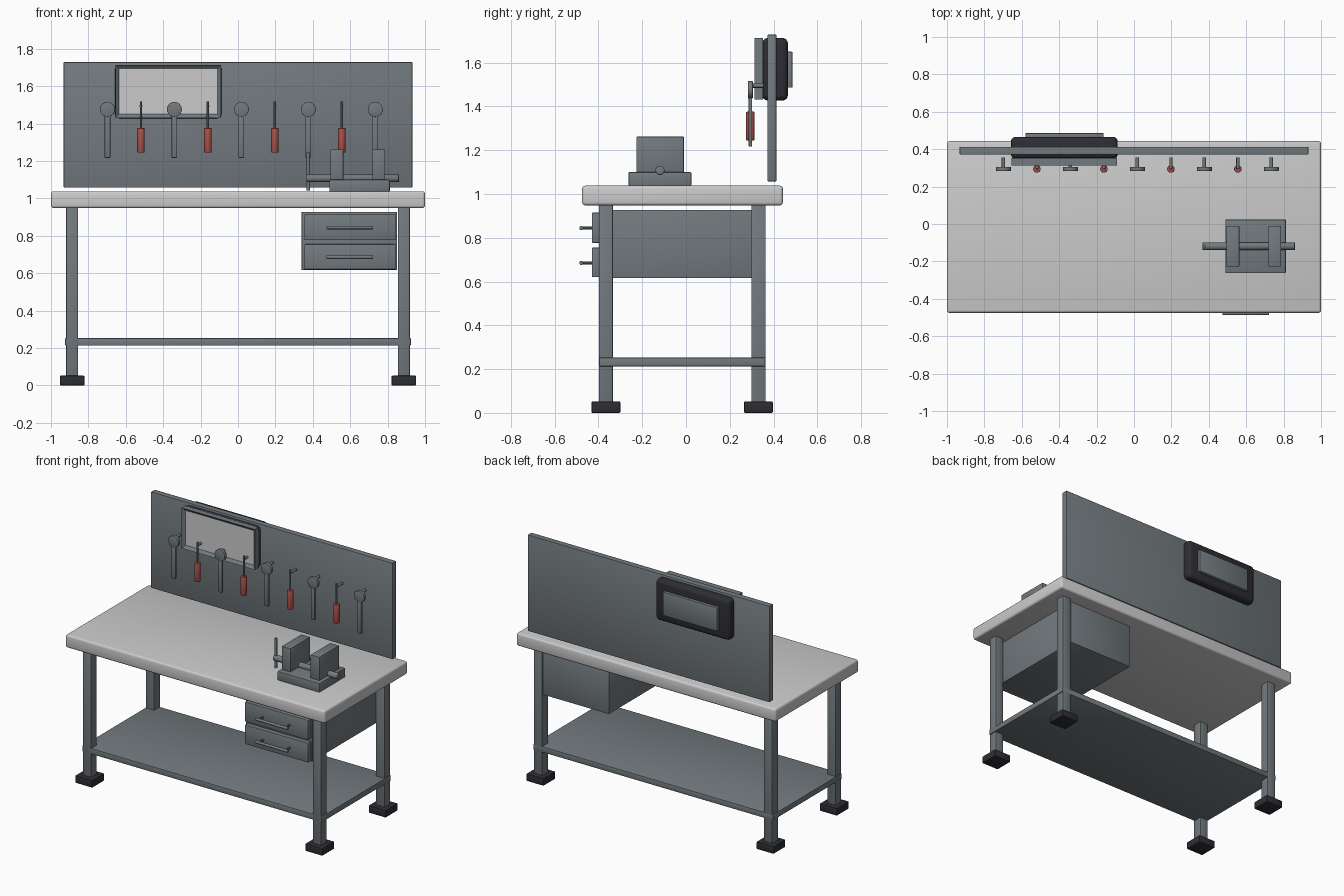
import bpy, bmesh, math
from mathutils import Matrix, Vector

cube = bpy.data.objects.get("Cube")
if cube:
    bpy.data.objects.remove(cube)


def material(name, rgb):
    m = bpy.data.materials.new(name)
    m.use_nodes = True
    m.diffuse_color = (*rgb, 1)
    m.node_tree.nodes["Principled BSDF"].inputs["Base Color"].default_value = (*rgb, 1)
    return m


STEEL = material("steel grey", (0.17, 0.195, 0.21))
PALE = material("pale grey", (0.60, 0.60, 0.60))
BLACK = material("soft black", (0.026, 0.026, 0.034))
RED = material("grip red", (0.40, 0.08, 0.065))


def finish(name, bm, *mats):
    mesh = bpy.data.meshes.new(name)
    bm.to_mesh(mesh)
    bm.free()
    for m in mats:
        mesh.materials.append(m)
    mesh.shade_smooth()
    mesh.set_sharp_from_angle(angle=math.radians(32))
    ob = bpy.data.objects.new(name, mesh)
    bpy.context.collection.objects.link(ob)
    return ob


def box_mesh(xs, ys, zs, bevel=0.0, segments=2):
    bm = bmesh.new()
    size = [b - a for a, b in (xs, ys, zs)]
    mid = [(a + b) / 2 for a, b in (xs, ys, zs)]
    bmesh.ops.create_cube(bm, size=1, matrix=Matrix.Translation(mid) @ Matrix.Diagonal((*size, 1)))
    if bevel:
        bmesh.ops.bevel(bm, geom=bm.edges[:], offset=bevel, segments=segments,
                        profile=0.5, affect='EDGES')
    return bm


def box(name, xs, ys, zs, mat, bevel=0.0, segments=2):
    return finish(name, box_mesh(xs, ys, zs, bevel, segments), mat)


def rod(name, start, end, radius, mat, sides=16, bevel=0.0):
    a, b = Vector(start), Vector(end)
    turn = (b - a).to_track_quat('Z', 'Y').to_matrix().to_4x4()
    bm = bmesh.new()
    bmesh.ops.create_cone(bm, cap_ends=True, segments=sides, radius1=radius, radius2=radius,
                          depth=(b - a).length, matrix=Matrix.Translation((a + b) / 2) @ turn)
    if bevel:
        rims = [e for f in bm.faces if len(f.verts) == sides for e in f.edges]
        bmesh.ops.bevel(bm, geom=rims, offset=bevel, segments=2, profile=0.5, affect='EDGES')
    return finish(name, bm, mat)


# Bench frame
box("tabletop", (-1, 1), (-0.475, 0.443), (0.948, 1.038), PALE, 0.014, 3)
box("lower_shelf", (-0.924, 0.924), (-0.397, 0.363), (0.213, 0.253), STEEL, 0.004)
for side, x in (("right", -0.887), ("left", 0.887)):
    for end, y in (("front", -0.366), ("back", 0.331)):
        box(f"{end}_{side}_leg", (x - 0.032, x + 0.032), (y - 0.032, y + 0.032),
            (0.02, 0.95), STEEL, 0.003)
        box(f"{end}_{side}_foot", (x - 0.066, x + 0.066), (y - 0.066, y + 0.066),
            (0, 0.052), BLACK, 0.005)

# Drawer cabinet
box("drawer_cabinet", (0.34, 0.85), (-0.397, 0.363), (0.616, 0.928), STEEL, 0.003)
for name, low, high in (("lower", 0.62, 0.755), ("upper", 0.777, 0.915)):
    z = (low + high) / 2 - 0.002
    box(f"{name}_drawer_front", (0.355, 0.842), (-0.43, -0.395), (low, high), STEEL, 0.004)
    rod(f"{name}_drawer_handle", (0.473, -0.478, z), (0.722, -0.478, z), 0.0095, STEEL, 12, 0.003)
    for x in (0.495, 0.70):
        rod(f"{name}_handle_post", (x, -0.478, z), (x, -0.425, z), 0.007, STEEL, 10)

# Tool board
box("back_board", (-0.932, 0.932), (0.372, 0.413), (1.058, 1.728), STEEL, 0.003)

# Display: rounded shell, recessed front frame, back plate
box("display_shell", (-0.658, -0.087), (0.348, 0.466), (1.427, 1.713), BLACK, 0.026, 4)
bm = box_mesh((-0.655, -0.09), (0.313, 0.352), (1.431, 1.713))
front = min(bm.faces, key=lambda f: f.calc_center_median().y)
bmesh.ops.inset_region(bm, faces=[front], thickness=0.028)
bmesh.ops.translate(bm, verts=front.verts[:], vec=(0, 0.018, 0))
front.material_index = 1
finish("display_frame", bm, STEEL, PALE)
box("display_back_plate", (-0.58, -0.163), (0.455, 0.486), (1.486, 1.65), STEEL, 0.003)

# Hanging tools, wrenches alternating with screwdrivers
Y = 0.294
for i in range(9):
    x = -0.698 + i * 0.179
    if i % 2 == 0:
        rod("wrench_head", (x, Y - 0.011, 1.476), (x, Y + 0.011, 1.476), 0.04, STEEL, 24, 0.002)
        box("wrench_handle", (x - 0.015, x + 0.015), (Y - 0.008, Y + 0.008),
            (1.217, 1.45), STEEL, 0.003)
        rod("wrench_peg", (x, Y, 1.495), (x, 0.355, 1.495), 0.0095, STEEL, 12)
    else:
        rod("screwdriver_grip", (x, Y, 1.245), (x, Y, 1.376), 0.02, RED, 16, 0.004)
        rod("screwdriver_shaft", (x, Y, 1.37), (x, Y, 1.517), 0.0065, STEEL, 10)
        rod("screwdriver_peg", (x, Y, 1.495), (x, 0.355, 1.495), 0.0085, STEEL, 12)

# Bench vise
box("vise_base", (0.488, 0.812), (-0.263, 0.024), (1.036, 1.1), STEEL, 0.005)
for name, x in (("fixed", 0.752), ("moving", 0.529)):
    box(f"vise_{name}_jaw", (x - 0.034, x + 0.034), (-0.227, -0.01), (1.09, 1.262), STEEL, 0.003)
rod("vise_screw", (0.366, -0.119, 1.108), (0.86, -0.119, 1.108), 0.021, STEEL, 20, 0.003)
rod("vise_handle", (0.376, -0.119, 1.042), (0.376, -0.119, 1.245), 0.009, STEEL, 12)
